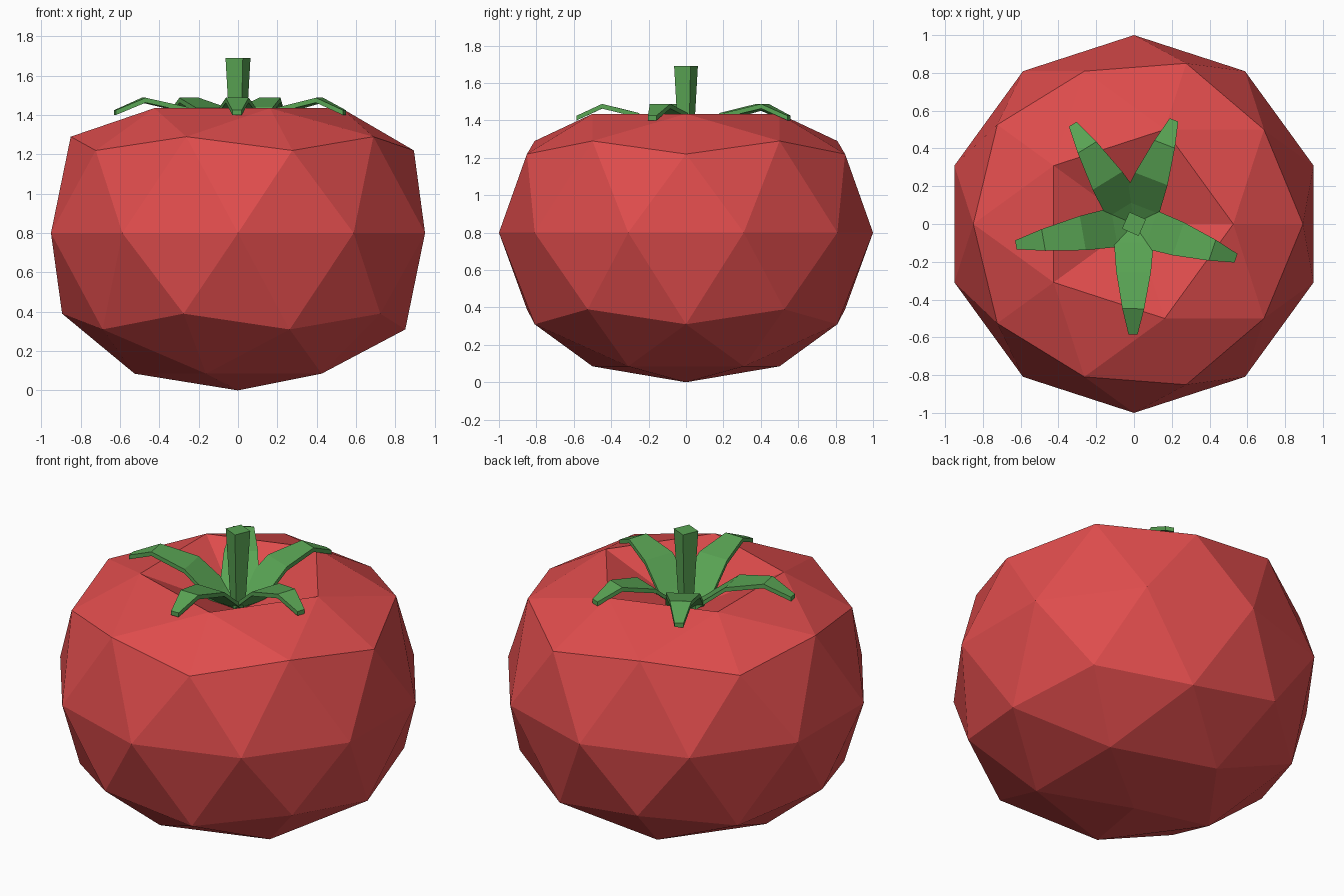
import bpy, bmesh, math
from mathutils import Vector, Matrix

cube = bpy.data.objects.get("Cube")
if cube:
    bpy.data.objects.remove(cube, do_unlink=True)


def make_material(name, rgb):
    mat = bpy.data.materials.new(name)
    mat.use_nodes = True
    color = (*rgb, 1.0)
    mat.diffuse_color = color
    mat.node_tree.nodes["Principled BSDF"].inputs["Base Color"].default_value = color
    return mat


def make_object(name, bm, mat):
    bmesh.ops.recalc_face_normals(bm, faces=bm.faces)
    mesh = bpy.data.meshes.new(name)
    bm.to_mesh(mesh)
    bm.free()
    mesh.materials.append(mat)
    obj = bpy.data.objects.new(name, mesh)
    bpy.context.collection.objects.link(obj)
    return obj


red = make_material("tomato red", (0.74, 0.073, 0.073))
green = make_material("leaf green", (0.10, 0.37, 0.088))

# Fruit: faceted sphere, each ring moved to its height, top pole sunk into a pit
ring_heights = {-1: 0, -0.851: 0.085, -0.526: 0.31, -0.447: 0.39, 0: 0.8,
                0.447: 1.22, 0.526: 1.29, 0.851: 1.435, 1: 1.22}
bm = bmesh.new()
bmesh.ops.create_icosphere(bm, subdivisions=2, radius=1)
for v in bm.verts:
    level = min(ring_heights, key=lambda k: abs(k - v.co.z))
    v.co.z = ring_heights[level]
make_object("fruit_body", bm, red)

# Stem: square bar, wider at the top
bm = bmesh.new()
bottom, top = 1.2, 1.69
bmesh.ops.create_cone(bm, cap_ends=True, segments=4, radius1=0.038, radius2=0.068,
                      depth=top - bottom,
                      matrix=Matrix.Translation((0, 0, (top + bottom) / 2))
                      @ Matrix.Rotation(math.radians(21), 4, "Z"))
make_object("stem", bm, green)

# Leaves: bent strips with thickness; stations are (distance, height, half width)
stations = [(0.02, 1.25, 0.035), (0.10, 1.305, 0.105), (0.26, 1.44, 0.092),
            (0.46, 1.488, 0.058), (0.60, 1.425, 0.024)]
thickness = 0.025


def make_leaf(name, angle, length):
    bm = bmesh.new()
    turn = Matrix.Rotation(math.radians(angle), 3, "Z")
    loops = []
    for r, z, w in stations:
        r *= length / stations[-1][0]
        corners = [(r, -w, z), (r, w, z), (r, w, z - thickness), (r, -w, z - thickness)]
        loops.append([bm.verts.new(turn @ Vector(c)) for c in corners])
    for a, b in zip(loops, loops[1:]):
        for i in range(4):
            j = (i + 1) % 4
            bm.faces.new((a[i], a[j], b[j], b[i]))
    bm.faces.new(loops[0])
    bm.faces.new(loops[-1])
    make_object(name, bm, green)


leaves = [(-18.5, 0.57), (69, 0.59), (121.5, 0.62), (190, 0.635), (269.5, 0.585)]
for n, (angle, length) in enumerate(leaves, 1):
    make_leaf(f"leaf_{n}", angle, length)
